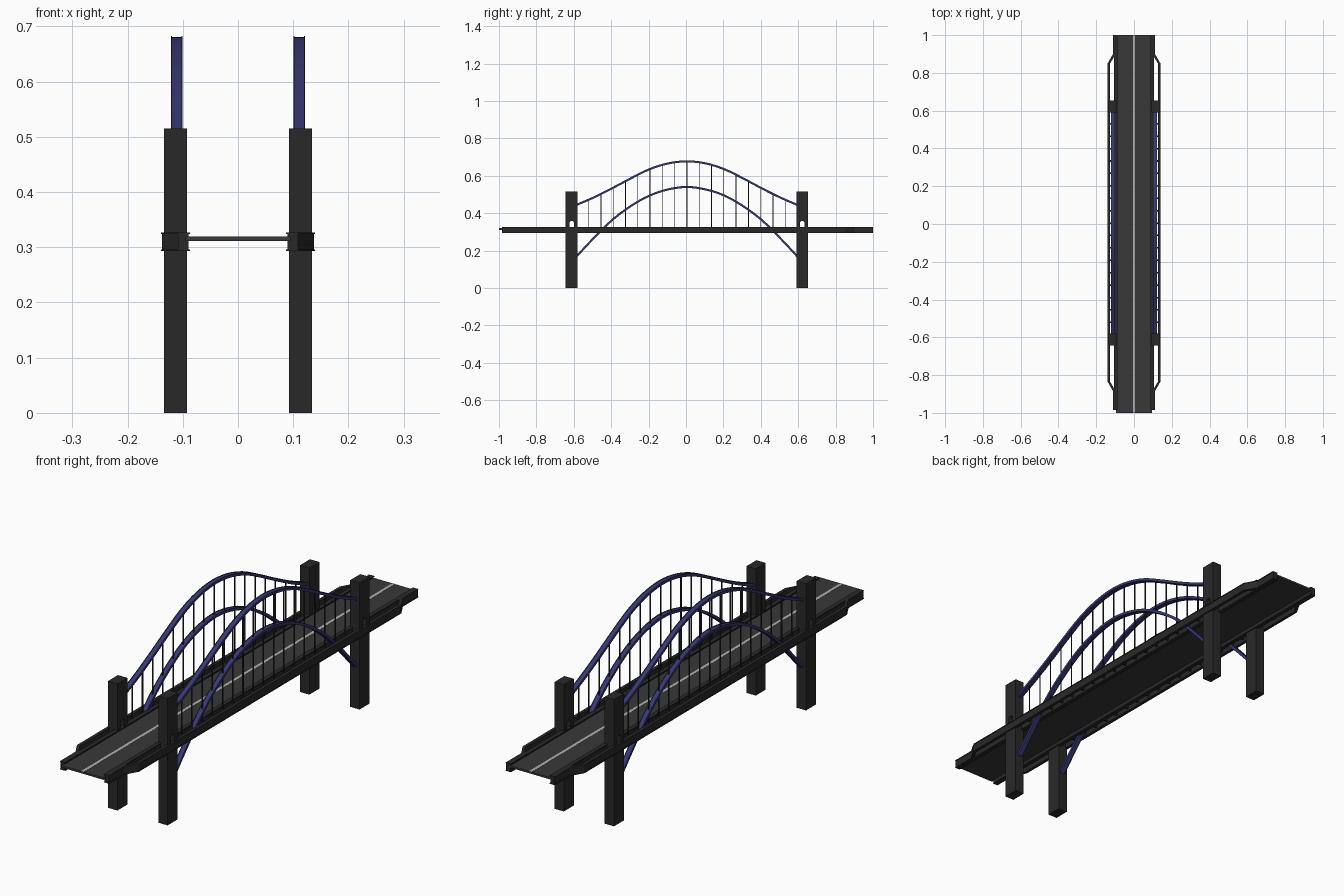
import bpy, bmesh, math
from mathutils import Vector

if "Cube" in bpy.data.objects:
    bpy.data.objects.remove(bpy.data.objects["Cube"])

YC = 0.005          # span centre
STEP = 0.0657       # hanger spacing


def mat(name, rgb):
    m = bpy.data.materials.new(name)
    m.diffuse_color = (*rgb, 1)
    m.use_nodes = True
    m.node_tree.nodes["Principled BSDF"].inputs["Base Color"].default_value = m.diffuse_color
    return m


STEEL = mat("dark_steel", (0.022, 0.022, 0.022))
ROAD = mat("asphalt", (0.04, 0.04, 0.04))
BLUE = mat("blue_paint", (0.04, 0.04, 0.17))
WHITE = mat("line_paint", (0.45, 0.45, 0.45))


def finish(name, bm, m):
    bmesh.ops.recalc_face_normals(bm, faces=bm.faces)
    me = bpy.data.meshes.new(name)
    bm.to_mesh(me)
    bm.free()
    me.materials.append(m)
    ob = bpy.data.objects.new(name, me)
    bpy.context.collection.objects.link(ob)
    return ob


def add_box(bm, x0, x1, y0, y1, z0, z1):
    vs = bmesh.ops.create_cube(bm, size=1)["verts"]
    for v in vs:
        v.co = Vector(((x0 + x1) / 2 + v.co.x * (x1 - x0),
                       (y0 + y1) / 2 + v.co.y * (y1 - y0),
                       (z0 + z1) / 2 + v.co.z * (z1 - z0)))


def box(name, m, *dims):
    bm = bmesh.new()
    add_box(bm, *dims)
    return finish(name, bm, m)


def i_profile(h, w, flange, web):
    """I section: h = half height along fixed axis, w = half flange width."""
    q = h - flange
    return [(-h, -w), (-h, w), (-q, w), (-q, web), (q, web), (q, w),
            (h, w), (h, -w), (q, -w), (q, -web), (-q, -web), (-q, -w)]


def sweep(name, path, fixed, profile, m):
    """Sweep a profile along a planar path; fixed is the plane's normal."""
    path = [Vector(p) for p in path]
    fixed = Vector(fixed)
    bm = bmesh.new()
    rings = []
    for i, p in enumerate(path):
        t = path[min(i + 1, len(path) - 1)] - path[max(i - 1, 0)]
        side = fixed.cross(t).normalized()
        rings.append([bm.verts.new(p + fixed * a + side * b) for a, b in profile])
    n = len(profile)
    for r0, r1 in zip(rings, rings[1:]):
        for k in range(n):
            bm.faces.new((r0[k], r0[(k + 1) % n], r1[(k + 1) % n], r1[k]))
    bm.faces.new(rings[0])
    bm.faces.new(rings[-1])
    return finish(name, bm, m)


# Half-arch heights sampled every 0.1 from the crown
UPPER = [0.677, 0.666, 0.635, 0.586, 0.533, 0.483, 0.440]
LOWER = [0.540, 0.527, 0.494, 0.438, 0.363, 0.265, 0.158]


def height(tab, y):
    t = min(abs(y) / 0.1, 5.999)
    i = int(t)
    f = t - i
    p0 = tab[abs(i - 1)]
    p1, p2 = tab[i], tab[i + 1]
    p3 = tab[i + 2] if i + 2 < len(tab) else 2 * p2 - p1
    return 0.5 * (2 * p1 + (p2 - p0) * f + (2 * p0 - 5 * p1 + 4 * p2 - p3) * f * f
                  + (3 * p1 - p0 - 3 * p2 + p3) * f ** 3)


# Road slab and centre line
box("road_deck", ROAD, -0.095, 0.095, -1, 1, 0.311, 0.319)
box("centre_line", WHITE, -0.006, 0.006, -1, 1, 0.3185, 0.3196)

# Arched passage cutter for the towers
bm = bmesh.new()
outline = [(-0.012, 0.30), (0.012, 0.30)]
outline += [(0.012 * math.cos(a * math.pi / 8), 0.347 + 0.012 * math.sin(a * math.pi / 8)) for a in range(9)]
f = bm.faces.new([bm.verts.new((-0.3, y, z)) for y, z in outline])
ext = bmesh.ops.extrude_face_region(bm, geom=[f])["geom"]
bmesh.ops.translate(bm, vec=(0.6, 0, 0), verts=[g for g in ext if isinstance(g, bmesh.types.BMVert)])
cutter = finish("passage_cutter", bm, STEEL)
cutter.hide_render = True

# Towers
for s, sn in ((-1, "left"), (1, "right")):
    for e, en in ((-1, "front"), (1, "back")):
        yc = YC + e * 0.6165
        xa, xb = sorted((s * 0.092, s * 0.134))
        tower = box(f"tower_{sn}_{en}", STEEL, xa, xb, yc - 0.032, yc + 0.032, 0, 0.515)
        cutter.location.y = yc
        mod = tower.modifiers.new("passage", "BOOLEAN")
        mod.object = cutter
        mod.solver = 'EXACT'
        bpy.context.view_layer.update()
        bpy.context.view_layer.objects.active = tower
        bpy.ops.object.modifier_apply(modifier="passage")
bpy.data.objects.remove(cutter)

arch_profile = i_profile(0.0105, 0.0055, 0.002, 0.0035)
beam_profile = i_profile(0.017, 0.0065, 0.003, 0.0045)
inner_profile = i_profile(0.017, 0.009, 0.003, 0.006)

for s, sn in ((-1, "left"), (1, "right")):
    x = s * 0.111
    # Arch ribs
    for nm, tab in (("upper", UPPER), ("lower", LOWER)):
        pts = [(x, YC + k * 0.5895 / 18, height(tab, k * 0.5895 / 18)) for k in range(-18, 19)]
        sweep(f"{nm}_arch_{sn}", pts, (1, 0, 0), arch_profile, BLUE)

    # Hangers, and ties joining the two deck beams
    hang, ties = bmesh.new(), bmesh.new()
    for k in range(-8, 9):
        y = YC + k * STEP
        add_box(hang, x - 0.002, x + 0.002, y - 0.002, y + 0.002, 0.315, height(UPPER, k * STEP))
        xa, xb = sorted((s * 0.1, s * 0.133))
        add_box(ties, xa, xb, y - 0.004, y + 0.004, 0.304, 0.318)
    finish(f"hangers_{sn}", hang, STEEL)
    finish(f"deck_ties_{sn}", ties, STEEL)

    # Inner deck beam and outer beam bowing around the towers
    sweep(f"inner_beam_{sn}", [(s * 0.096, -0.985, 0.31), (s * 0.096, 1, 0.31)],
          (0, 0, 1), inner_profile, STEEL)
    xo = s * 0.133
    sweep(f"outer_beam_{sn}",
          [(s * 0.104, -0.985, 0.31), (s * 0.104, -0.885, 0.31), (xo, -0.835, 0.31),
           (xo, 0.85, 0.31), (s * 0.104, 0.9, 0.31), (s * 0.104, 1, 0.31)],
          (0, 0, 1), beam_profile, STEEL)
